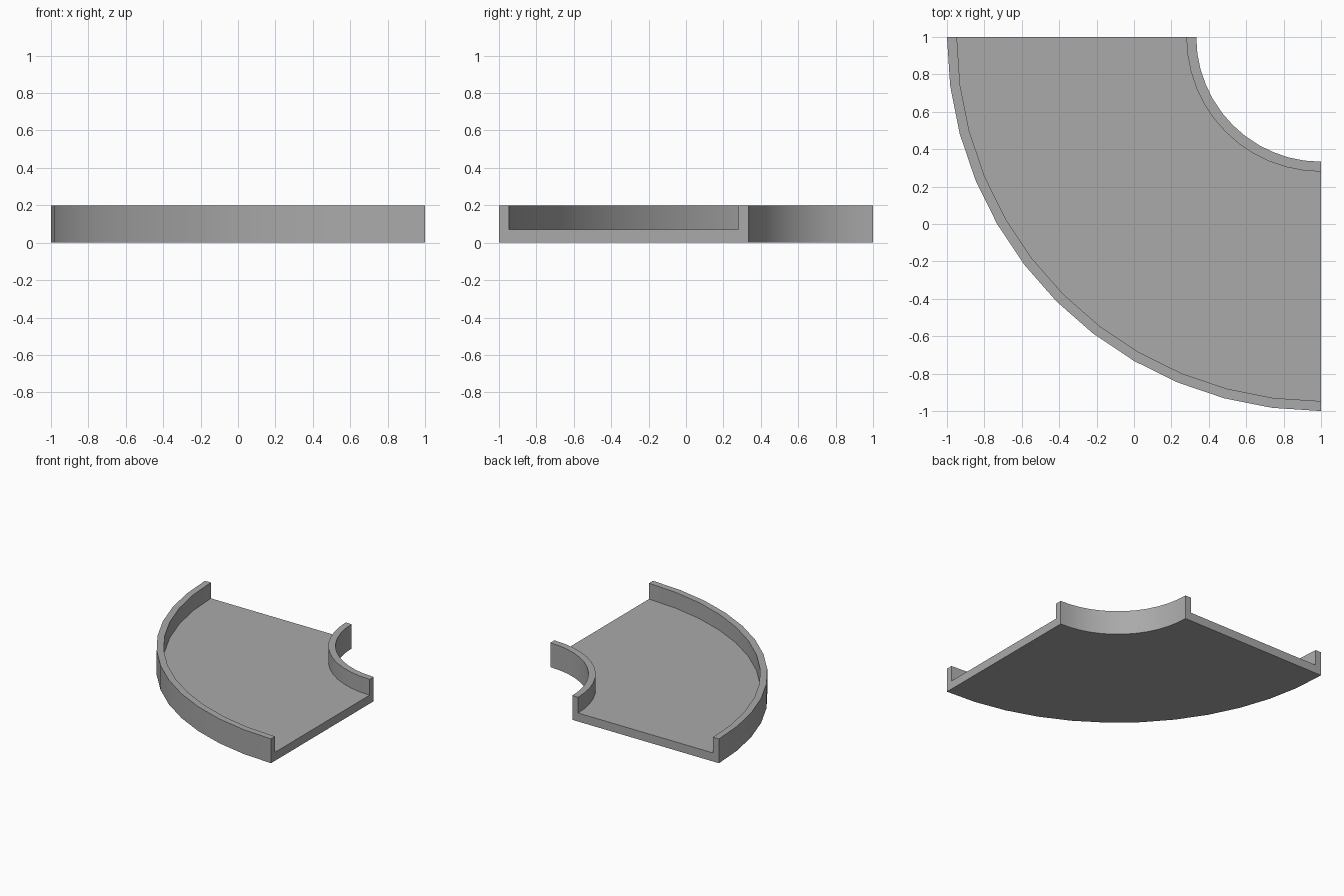
import bpy
import bmesh
import math
from mathutils import Vector

if "Cube" in bpy.data.objects:
    bpy.data.objects.remove(bpy.data.objects["Cube"], do_unlink=True)

# Dimensions: a quarter turn about the corner (1, 1)
CENTRE = Vector((1, 1, 0))
SEGMENTS = 12
R_IN, R_OUT, WALL = 0.667, 2.0, 0.053
FLOOR, TOP = 0.07, 0.2

grey = bpy.data.materials.new("plain grey")
colour = (0.4, 0.4, 0.4, 1)
grey.diffuse_color = colour
grey.use_nodes = True
grey.node_tree.nodes["Principled BSDF"].inputs["Base Color"].default_value = colour

# Channel cross-section as (radius, height), with a seam at floor level
section = [
    (R_IN, 0), (R_OUT, 0), (R_OUT, FLOOR), (R_OUT, TOP),
    (R_OUT - WALL, TOP), (R_OUT - WALL, FLOOR),
    (R_IN + WALL, FLOOR), (R_IN + WALL, TOP),
    (R_IN, TOP), (R_IN, FLOOR),
]

# Sweep the section through the quarter turn
bm = bmesh.new()
rings = []
for i in range(SEGMENTS + 1):
    a = math.pi + math.pi / 2 * i / SEGMENTS
    rings.append([bm.verts.new(CENTRE + Vector((r * math.cos(a), r * math.sin(a), z)))
                  for r, z in section])
for a, b in zip(rings, rings[1:]):
    for k in range(len(section)):
        n = (k + 1) % len(section)
        bm.faces.new((a[k], a[n], b[n], b[k]))

# Flat ends
bm.faces.new(rings[0])
bm.faces.new(rings[-1])
bmesh.ops.recalc_face_normals(bm, faces=bm.faces)

mesh = bpy.data.meshes.new("curved_channel")
bm.to_mesh(mesh)
bm.free()
mesh.materials.append(grey)
channel = bpy.data.objects.new("curved_channel", mesh)
bpy.context.collection.objects.link(channel)

# Smooth round the bend, sharp at the corners
bpy.ops.object.select_all(action="DESELECT")
channel.select_set(True)
bpy.context.view_layer.objects.active = channel
bpy.ops.object.shade_smooth_by_angle(angle=math.radians(30))
